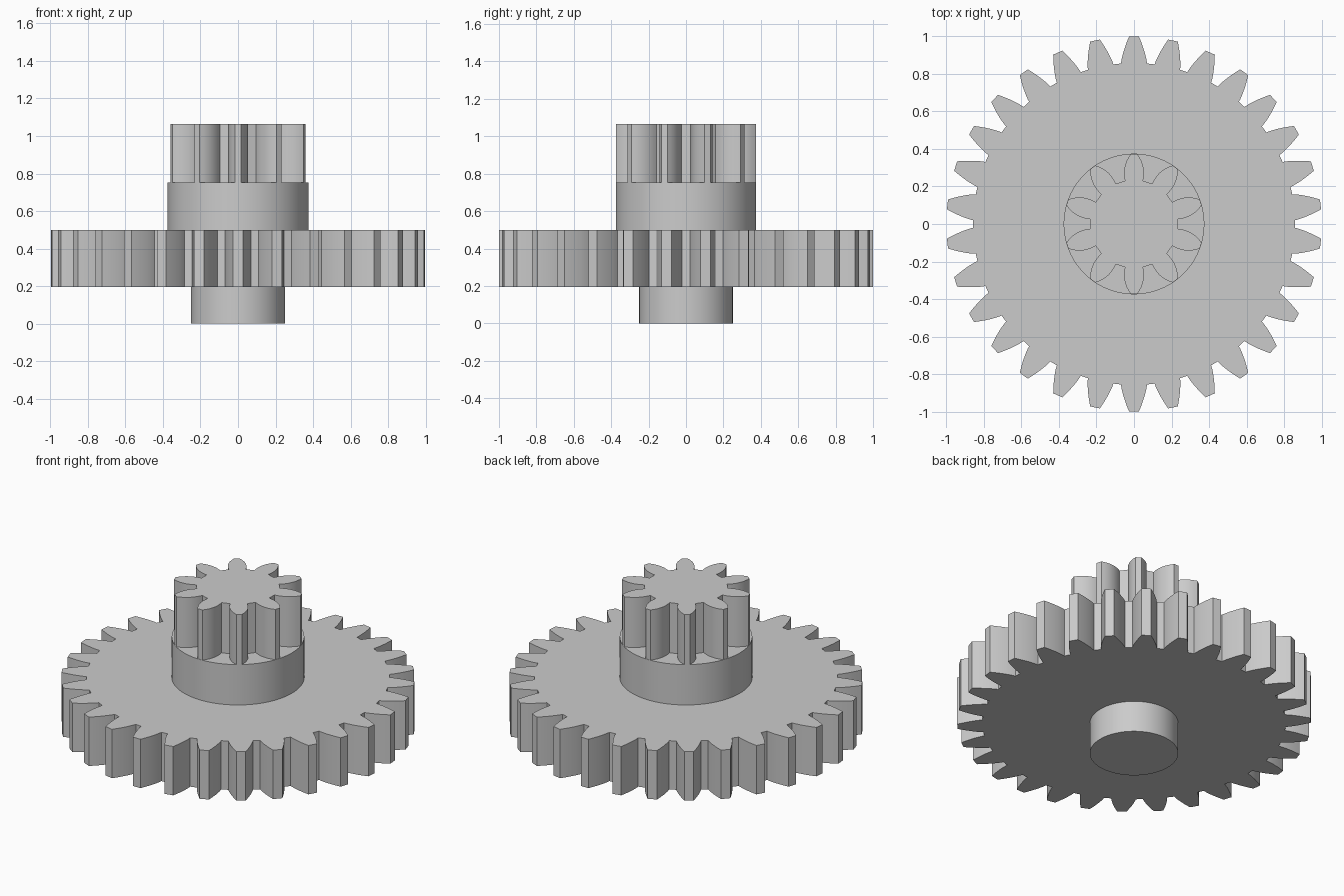
import bpy
import bmesh
from math import sin, cos, radians, pi

if "Cube" in bpy.data.objects:
    bpy.data.objects.remove(bpy.data.objects["Cube"], do_unlink=True)

grey = bpy.data.materials.new("light_grey")
grey.use_nodes = True
colour = (0.6, 0.6, 0.6, 1.0)
grey.diffuse_color = colour
grey.node_tree.nodes["Principled BSDF"].inputs["Base Color"].default_value = colour


def extrude_outline(name, outline, bottom, top):
    """Solid prism from a flat outline, smooth on its gentle curves."""
    bm = bmesh.new()
    base = bm.faces.new([bm.verts.new((x, y, bottom)) for x, y in outline])
    result = bmesh.ops.extrude_face_region(bm, geom=[base], use_keep_orig=True)
    for item in result["geom"]:
        if isinstance(item, bmesh.types.BMVert):
            item.co.z = top
    bmesh.ops.recalc_face_normals(bm, faces=bm.faces)
    mesh = bpy.data.meshes.new(name)
    bm.to_mesh(mesh)
    bm.free()
    mesh.materials.append(grey)
    obj = bpy.data.objects.new(name, mesh)
    bpy.context.collection.objects.link(obj)
    bpy.ops.object.select_all(action="DESELECT")
    obj.select_set(True)
    bpy.context.view_layer.objects.active = obj
    bpy.ops.object.shade_smooth_by_angle(angle=radians(20))
    return obj


def circle(radius, sides=96):
    return [(radius * cos(2 * pi * i / sides), radius * sin(2 * pi * i / sides))
            for i in range(sides)]


def gear(teeth, root, tip, root_half, tip_half, bulge, steps=8):
    """Gear outline; half widths are in degrees, bulge rounds the flanks."""
    flank = []
    for i in range(steps + 1):
        t = i / steps
        half = root_half - (root_half - tip_half) * t ** bulge
        flank.append((root + (tip - root) * t, radians(half)))
    tooth = [(r, -a) for r, a in flank] + [(r, a) for r, a in reversed(flank)]
    points = []
    for k in range(teeth):
        centre = pi / 2 + 2 * pi * k / teeth
        points += [(r * cos(centre + a), r * sin(centre + a)) for r, a in tooth]
    return points


# Stacked parts from the bottom up
extrude_outline("lower_hub", circle(0.25), 0.0, 0.195)
extrude_outline("large_gear", gear(30, 0.858, 1.0, 4.65, 1.5, 1.2), 0.195, 0.5)
extrude_outline("collar", circle(0.375), 0.5, 0.752)
extrude_outline("small_gear", gear(10, 0.235, 0.374, 11.8, 2.5, 2.0), 0.752, 1.065)
